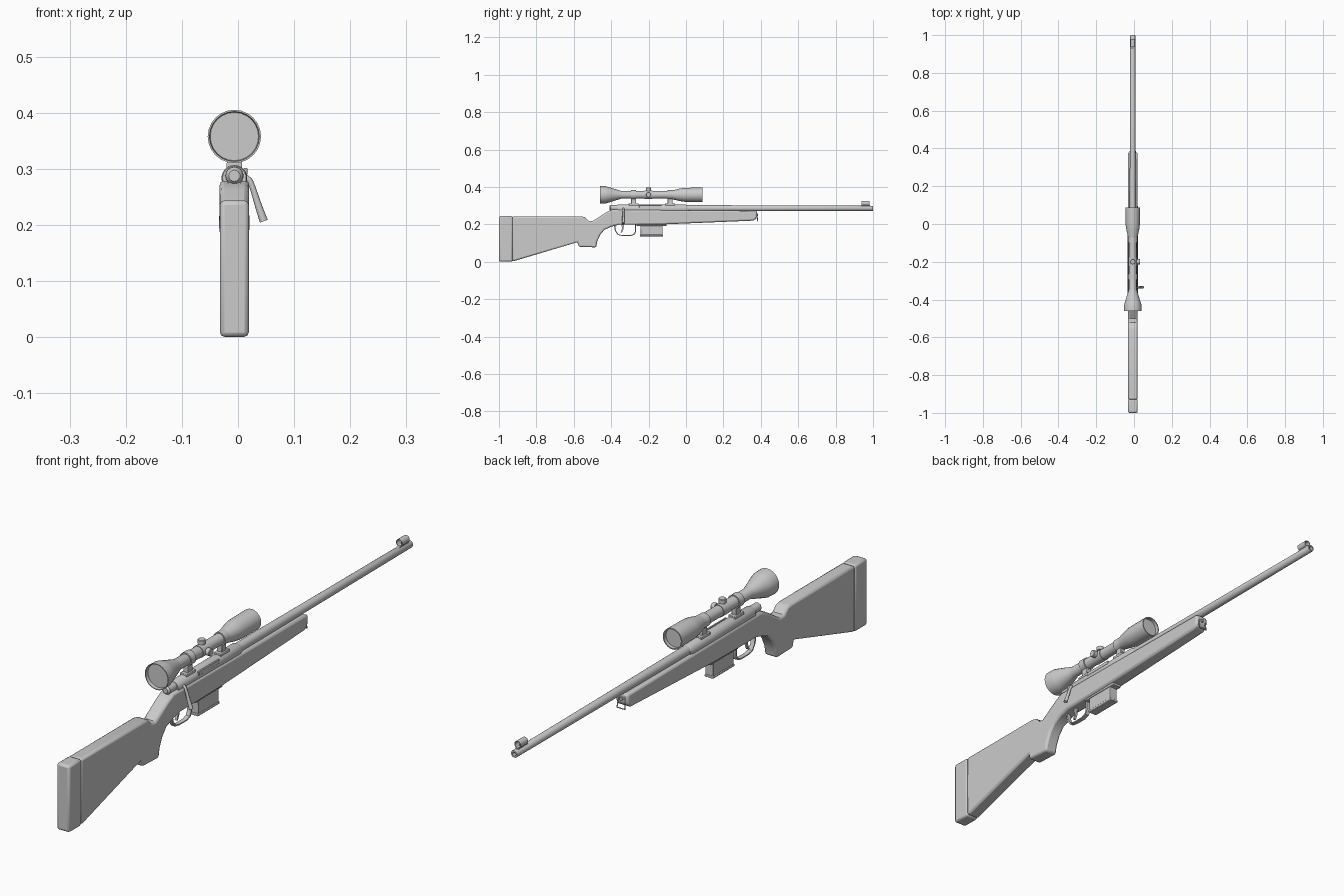
import bpy, bmesh, math
from mathutils import Vector, Matrix

cube = bpy.data.objects.get("Cube")
if cube:
    bpy.data.objects.remove(cube, do_unlink=True)

CX = -0.0065     # centre plane of the body
BORE = 0.286     # barrel axis height
SIGHT = 0.358    # scope axis height

grey = bpy.data.materials.new("plain grey")
grey.use_nodes = True
grey.diffuse_color = (0.6, 0.6, 0.6, 1)
grey.node_tree.nodes["Principled BSDF"].inputs["Base Color"].default_value = (0.6, 0.6, 0.6, 1)


def finish(name, bm, bevel=0, segments=2, smooth=True):
    bmesh.ops.recalc_face_normals(bm, faces=bm.faces)
    mesh = bpy.data.meshes.new(name)
    bm.to_mesh(mesh)
    bm.free()
    mesh.materials.append(grey)
    ob = bpy.data.objects.new(name, mesh)
    bpy.context.collection.objects.link(ob)
    if bevel:
        mod = ob.modifiers.new("Bevel", "BEVEL")
        mod.width, mod.segments = bevel, segments
        mod.limit_method, mod.angle_limit = "ANGLE", math.radians(50)
    if smooth:
        bpy.ops.object.select_all(action="DESELECT")
        ob.select_set(True)
        bpy.context.view_layer.objects.active = ob
        bpy.ops.object.shade_smooth_by_angle(angle=math.radians(35))
    return ob


def lathe(name, profile, origin, axis=(0, 1, 0), sides=24):
    """Turn (distance, radius) pairs around an axis."""
    bm = bmesh.new()
    turn = Vector((0, 0, 1)).rotation_difference(Vector(axis)).to_matrix()
    rings = []
    for d, r in profile:
        if r == 0:
            rings.append([bm.verts.new(Vector(origin) + turn @ Vector((0, 0, d)))] * sides)
            continue
        angles = [2 * math.pi * i / sides for i in range(sides)]
        rings.append([bm.verts.new(Vector(origin) + turn @ Vector((r * math.cos(a), r * math.sin(a), d)))
                      for a in angles])
    for a, b in zip(rings, rings[1:]):
        for i in range(sides):
            j = (i + 1) % sides
            bm.faces.new(list(dict.fromkeys((a[i], a[j], b[j], b[i]))))
    return finish(name, bm)


def slab(name, outline, half, bevel=0, x=CX, swell=None, segments=2):
    """Extrude a (y, z) outline sideways."""
    bm = bmesh.new()
    face = bm.faces.new([bm.verts.new((-half, y, z)) for y, z in outline])
    new = bmesh.ops.extrude_face_region(bm, geom=[face])["geom"]
    for v in new:
        if isinstance(v, bmesh.types.BMVert):
            v.co.x = half
    for v in bm.verts:
        v.co.x = v.co.x * (swell(v.co.y) if swell else 1) + x
    return finish(name, bm, bevel, segments)


def box(name, y0, y1, z0, z1, half, bevel=0, x=CX):
    return slab(name, [(y0, z0), (y1, z0), (y1, z1), (y0, z1)], half, bevel, x)


def rod(name, points, radius, closed=False, kind="POLY"):
    """Round bar along a path."""
    curve = bpy.data.curves.new(name, "CURVE")
    curve.dimensions = "3D"
    curve.bevel_depth, curve.bevel_resolution = radius, 2
    curve.use_fill_caps = True
    spline = curve.splines.new(kind)
    spline.points.add(len(points) - 1)
    for p, co in zip(spline.points, points):
        p.co = (*co[:3], 1)
        p.radius = co[3] if len(co) > 3 else 1
    spline.use_cyclic_u = closed
    if kind == "NURBS":
        spline.order_u, spline.use_endpoint_u = 3, True
    spline.use_smooth = True
    curve.materials.append(grey)
    ob = bpy.data.objects.new(name, curve)
    bpy.context.collection.objects.link(ob)
    return ob


# Stock with grip and fore-end
stock = [(-0.93, 0.003), (-0.915, 0.005), (-0.58, 0.105), (-0.574, 0.08), (-0.48, 0.077),
         (-0.474, 0.11), (-0.458, 0.145), (-0.435, 0.172), (-0.40, 0.187), (-0.36, 0.198),
         (-0.26, 0.198), (-0.12, 0.2), (0.36, 0.22), (0.378, 0.232), (0.38, 0.272),
         (-0.395, 0.279), (-0.43, 0.262), (-0.50, 0.217), (-0.522, 0.219),
         (-0.54, 0.238), (-0.56, 0.243), (-0.93, 0.243)]
slab("stock", stock, 0.0255, 0.008, swell=lambda y: 1.06 if -0.42 < y < 0 else 1)
slab("butt_pad", [(-1, 0.001), (-0.927, 0.001), (-0.927, 0.244), (-1, 0.244)], 0.0258, 0.008)

# Barrel, receiver and bolt
lathe("barrel", [(-0.02, 0), (-0.02, 0.0175), (0.4, 0.0155), (0.998, 0.0135), (1, 0.0125),
                 (1, 0.007), (0.97, 0.007), (0.97, 0)], (CX, 0, BORE))
lathe("receiver", [(-0.365, 0), (-0.365, 0.021), (-0.36, 0.023), (-0.005, 0.023),
                   (0.01, 0.018), (0.01, 0)], (CX, 0, 0.284))
lathe("bolt_shroud", [(-0.41, 0), (-0.41, 0.010), (-0.403, 0.0155), (-0.355, 0.0165),
                      (-0.355, 0)], (CX, 0, 0.288))
slab("rear_tang", [(-0.41, 0.27), (-0.36, 0.27), (-0.36, 0.29), (-0.395, 0.283)], 0.012, 0.002)
box("ejection_port_cover", -0.25, -0.13, 0.289, 0.302, 0.003, 0.001, x=0.0135)
rod("bolt_handle", [(0.005, -0.335, 0.287, 0.8), (0.019, -0.335, 0.285, 0.8),
                    (0.027, -0.335, 0.265, 0.8), (0.036, -0.335, 0.235, 0.95),
                    (0.046, -0.335, 0.207, 1.15)], 0.0065, kind="NURBS")

# Magazine and floor plate
box("magazine", -0.243, -0.125, 0.142, 0.22, 0.016, 0.002)
box("magazine_base", -0.246, -0.122, 0.136, 0.145, 0.0175, 0.002)
box("floor_plate", -0.265, -0.105, 0.192, 0.202, 0.019, 0.002)

# Trigger and its guard
guard = [(-0.385, 0.192), (-0.38, 0.165), (-0.365, 0.143), (-0.34, 0.138), (-0.295, 0.138),
         (-0.275, 0.145), (-0.267, 0.16), (-0.267, 0.2)]
centre = Vector((-0.325, 0.175))
inner = [tuple(centre + (Vector(p) - centre) * 0.89) for p in guard]
inner[0], inner[-1] = (-0.379, 0.2), (-0.273, 0.2)
slab("trigger_guard", guard + inner[::-1], 0.008)
slab("trigger", [(-0.345, 0.2), (-0.342, 0.175), (-0.35, 0.158), (-0.343, 0.156),
                 (-0.334, 0.175), (-0.332, 0.2)], 0.004)

# Scope with recessed lenses
lathe("scope", [(-0.448, 0), (-0.448, 0.043), (-0.46, 0.0445), (-0.46, 0.0475), (-0.43, 0.0465),
                (-0.415, 0.042), (-0.36, 0.025), (-0.345, 0.0205), (-0.10, 0.0205), (-0.08, 0.0225),
                (-0.03, 0.034), (-0.005, 0.0375), (0.088, 0.0385), (0.088, 0.0345),
                (0.075, 0.0345), (0.075, 0)], (CX, 0, SIGHT))
lathe("scope_saddle", [(-0.222, 0), (-0.222, 0.0225), (-0.178, 0.0225), (-0.178, 0)], (CX, 0, SIGHT))
turret = [(0, 0), (0, 0.01), (0.024, 0.01), (0.024, 0.0135), (0.037, 0.0135), (0.039, 0.012), (0.039, 0)]
for name, axis in (("top_turret", (0, 0, 1)), ("side_turret", (1, 0, 0))):
    lathe(name, turret, (CX, -0.2, SIGHT), axis, 16)

# Scope mounts
for name, y in (("rear", -0.28), ("front", -0.085)):
    lathe(name + "_scope_ring", [(-0.014, 0), (-0.014, 0.0245), (0.014, 0.0245), (0.014, 0)],
          (CX, y, SIGHT))
    box(name + "_mount_post", y - 0.013, y + 0.013, 0.3, 0.345, 0.010, 0.002)
    box(name + "_mount_base", y - 0.027, y + 0.027, 0.298, 0.312, 0.014, 0.002)

# Hooded front sight
slab("sight_ramp", [(0.905, 0.292), (0.985, 0.292), (0.985, 0.304), (0.945, 0.304)], 0.006, 0.001)
lathe("sight_hood", [(0.938, 0.0105), (0.938, 0.013), (0.98, 0.013), (0.98, 0.0105), (0.938, 0.0105)],
      (CX, 0, 0.313), sides=16)
box("sight_blade", 0.95, 0.968, 0.3, 0.316, 0.0015)

# Sling swivel on the fore-end tip
rod("sling_swivel", [(CX - 0.013, 0.378, 0.255), (CX + 0.013, 0.378, 0.255),
                     (CX + 0.016, 0.384, 0.218), (CX - 0.016, 0.384, 0.218)], 0.0025, closed=True)
lathe("swivel_stud", [(0.37, 0), (0.37, 0.006), (0.385, 0.006), (0.385, 0)], (CX, 0, 0.252), sides=12)
